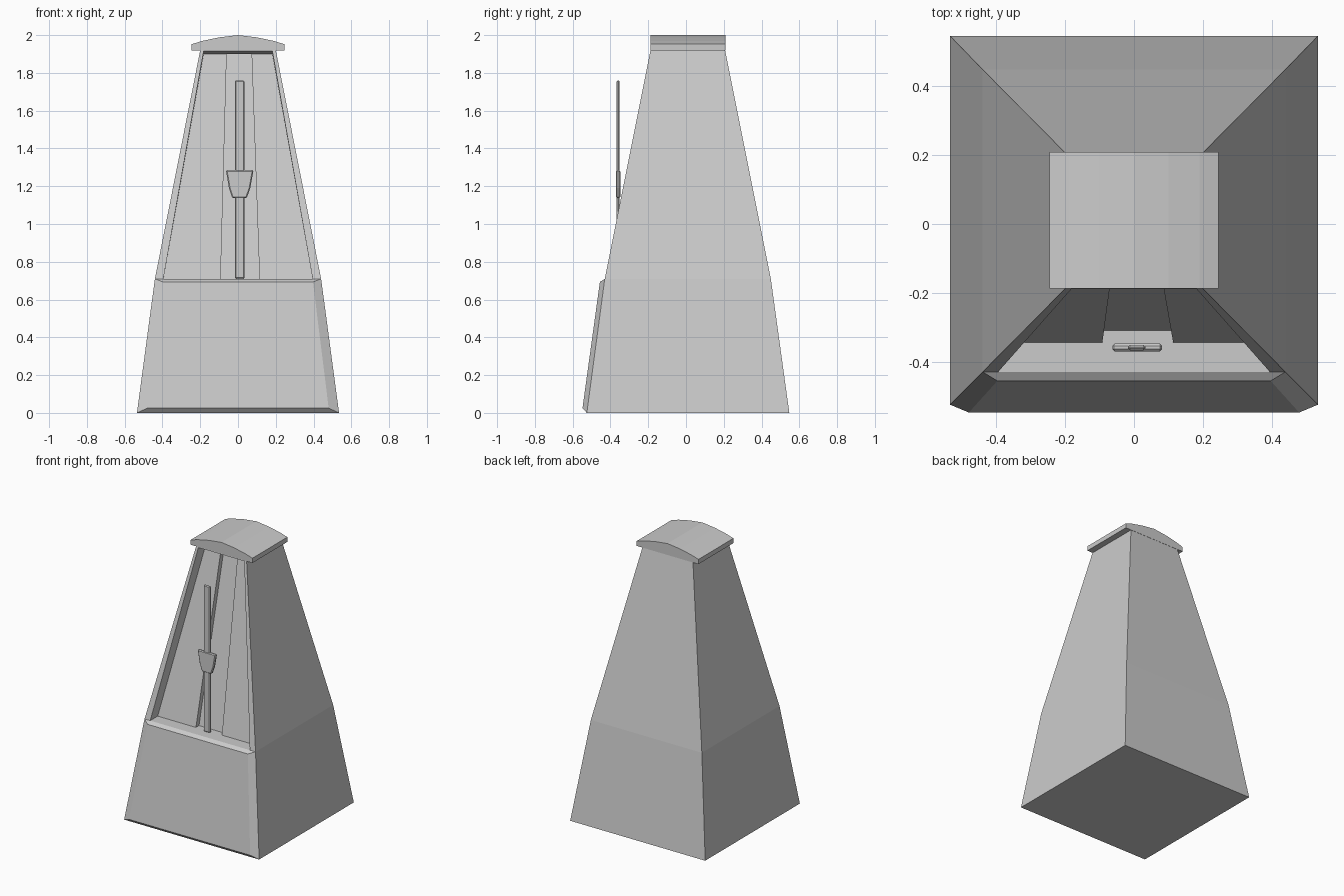
import bpy, bmesh

if "Cube" in bpy.data.objects:
    bpy.data.objects.remove(bpy.data.objects["Cube"])


def finish(name, bm):
    bmesh.ops.recalc_face_normals(bm, faces=bm.faces)
    mesh = bpy.data.meshes.new(name)
    bm.to_mesh(mesh)
    bm.free()
    obj = bpy.data.objects.new(name, mesh)
    bpy.context.collection.objects.link(obj)
    return obj


def ring(bm, points):
    return [bm.verts.new(p) for p in points]


def bridge(bm, a, b):
    n = len(a)
    for i in range(n):
        j = (i + 1) % n
        bm.faces.new((a[i], a[j], b[j], b[i]))


def rect(x, y0, y1, z):
    return [(-x, y0, z), (x, y0, z), (x, y1, z), (-x, y1, z)]


def prism(name, outline, y0, y1, bevel=0):
    """Extrude an x/z outline along y."""
    bm = bmesh.new()
    a = ring(bm, [(x, y0, z) for x, z in outline])
    b = ring(bm, [(x, y1, z) for x, z in outline])
    bridge(bm, a, b)
    bm.faces.new(a)
    bm.faces.new(b)
    obj = finish(name, bm)
    if bevel:
        mod = obj.modifiers.new("edge_bevel", 'BEVEL')
        mod.width = bevel
        mod.segments = 1
    return obj


def recess_points(x, front, back, deep, left, right, zf, zb):
    """Stepped recess section, from the right front edge to the left one."""
    return [(x, front, zf), (x, back, zb), (right, back, zb), (right, deep, zb),
            (left, deep, zb), (left, back, zb), (-x, back, zb), (-x, front, zf)]


# Tapered case: plain lower part, upper part with a recessed front
bm = bmesh.new()
base = ring(bm, rect(0.535, -0.525, 0.547, 0))
mid = ring(bm, rect(0.44, -0.43, 0.449, 0.71))
top = ring(bm, rect(0.2, -0.188, 0.207, 1.92))
bm.faces.new(base)
bridge(bm, base, mid)
for i in (1, 2, 3):
    j = (i + 1) % 4
    bm.faces.new((mid[i], mid[j], top[j], top[i]))
low = ring(bm, recess_points(0.395, -0.43, -0.345, -0.31, -0.092, 0.114, 0.71, 0.71))
high = ring(bm, recess_points(0.182, -0.189, -0.107, -0.072, -0.06, 0.072, 1.915, 1.9))
for i in range(7):
    bm.faces.new((low[i], low[i + 1], high[i + 1], high[i]))
bm.faces.new(low)
bm.faces.new(high)
# Front frame strips beside and above the opening
bm.faces.new((mid[1], top[1], high[0], low[0]))
bm.faces.new((mid[0], low[7], high[7], top[0]))
bm.faces.new((high[7], high[0], top[1], top[0]))
finish("case", bm)

# Chamfered front panel on the lower part
bm = bmesh.new()
back = ring(bm, [(-0.535, -0.525, 0), (0.535, -0.525, 0),
                 (0.44, -0.43, 0.71), (-0.44, -0.43, 0.71)])
face = ring(bm, [(-0.48, -0.548, 0.025), (0.48, -0.548, 0.025),
                 (0.397, -0.456, 0.693), (-0.397, -0.456, 0.693)])
bridge(bm, back, face)
bm.faces.new(face)
finish("front_panel", bm)

# Overhanging lid with a shallow curved crown
half = [(0.245, 1.918), (0.245, 1.952), (0.19, 1.969), (0.1, 1.988)]
lid = half + [(0, 2.0)] + [(-x, z) for x, z in reversed(half)]
prism("lid", lid, -0.187, 0.209)

# Pendulum rod and sliding weight
prism("pendulum_rod", [(-0.017, 0.71), (0.034, 0.71), (0.034, 1.76), (-0.017, 1.76)],
      -0.367, -0.351, 0.006)
prism("pendulum_weight", [(-0.03, 1.137), (0.046, 1.137), (0.065, 1.19), (0.082, 1.285),
                          (0.036, 1.285), (-0.019, 1.285), (-0.064, 1.285), (-0.048, 1.19)],
      -0.37, -0.348, 0.006)
